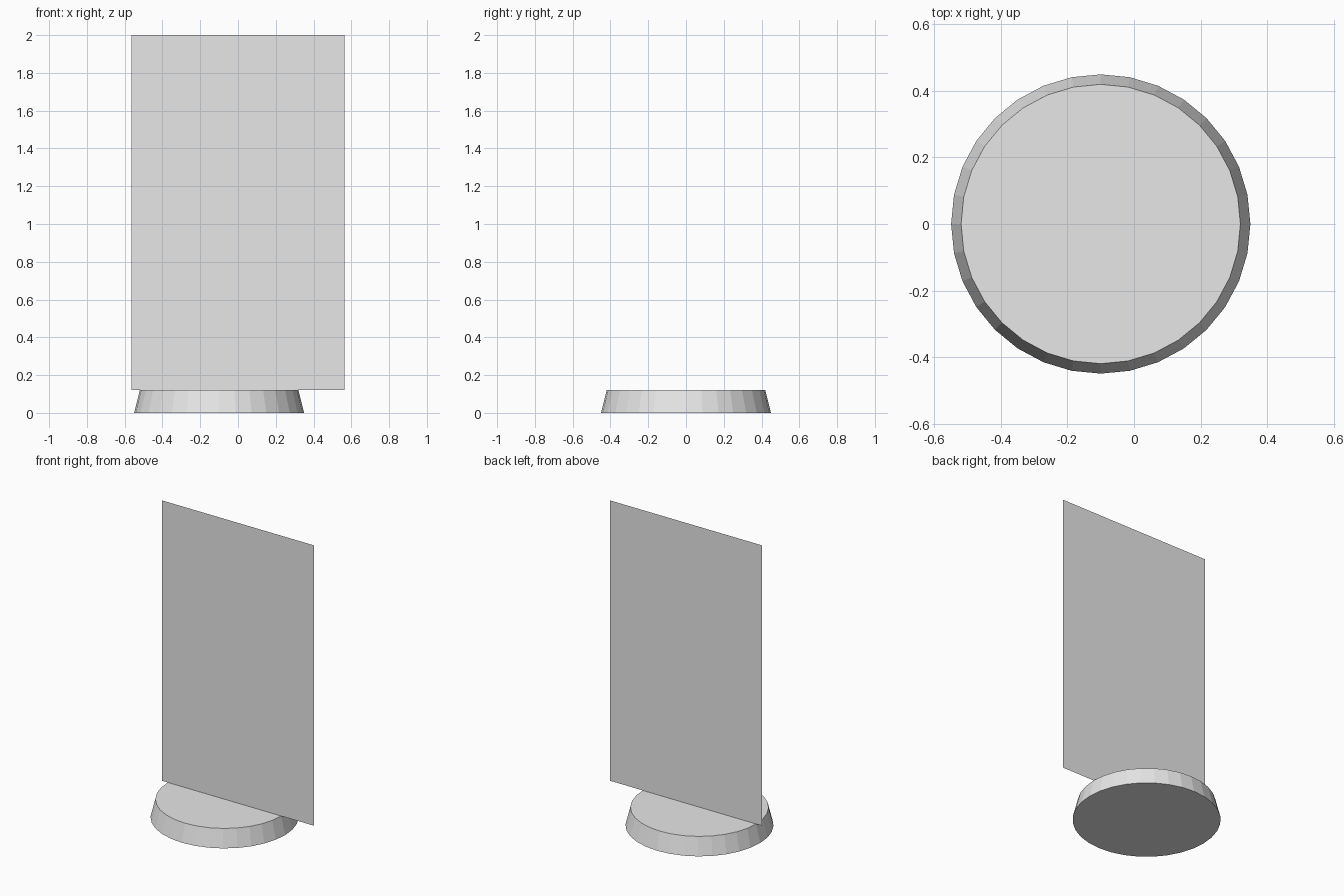
import bpy
import math

cube = bpy.data.objects.get("Cube")
if cube:
    bpy.data.objects.remove(cube, do_unlink=True)

BASE_HEIGHT = 0.12
PANEL_TOP = 2.0
PANEL_WIDTH = 1.13

# One plain grey for everything
grey = bpy.data.materials.new("light_grey")
grey.use_nodes = True
colour = (0.8, 0.8, 0.8, 1)
grey.diffuse_color = colour
grey.node_tree.nodes["Principled BSDF"].inputs["Base Color"].default_value = colour


def finish(name):
    obj = bpy.context.object
    obj.name = name
    obj.data.name = name
    obj.data.materials.append(grey)
    return obj


# Tapered round base, set off to one side of the panel
bpy.ops.mesh.primitive_cone_add(
    vertices=32, radius1=0.45, radius2=0.42, depth=BASE_HEIGHT,
    location=(-0.1, 0, BASE_HEIGHT / 2))
finish("round_base")

# Upright panel: a single thin sheet facing the front
panel_height = PANEL_TOP - BASE_HEIGHT
bpy.ops.mesh.primitive_plane_add(
    size=1, location=(0, 0, BASE_HEIGHT + panel_height / 2),
    rotation=(math.radians(90), 0, 0))
panel = finish("upright_panel")
panel.scale = (PANEL_WIDTH, panel_height, 1)
bpy.ops.object.transform_apply(location=False, rotation=True, scale=True)
